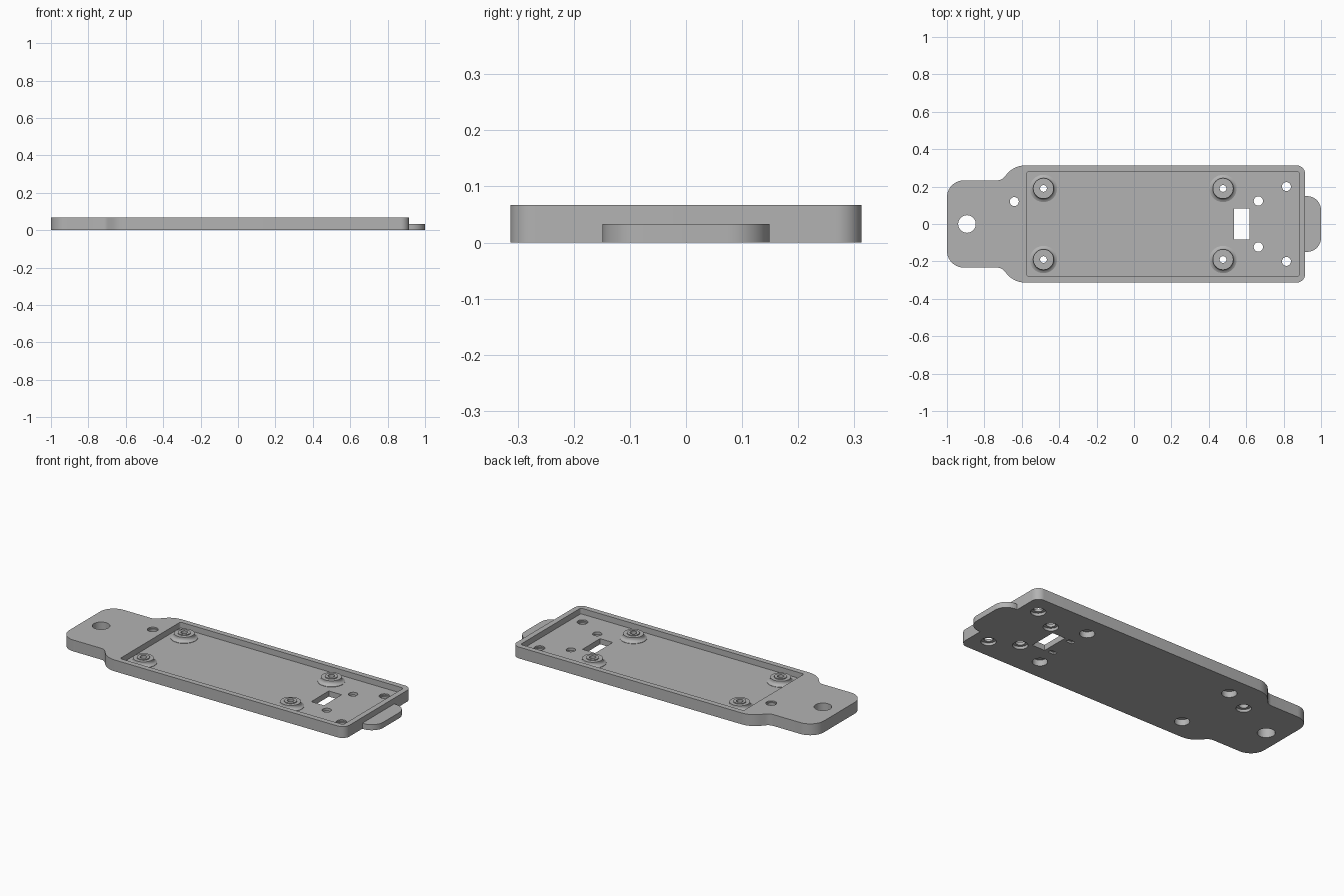
import bpy
import bmesh
from math import cos, sin, pi, radians

if "Cube" in bpy.data.objects:
    bpy.data.objects.remove(bpy.data.objects["Cube"])

HEIGHT, FLOOR = 0.067, 0.033

grey = bpy.data.materials.new("plain_grey")
grey.use_nodes = True
grey.diffuse_color = (0.45, 0.45, 0.45, 1)
grey.node_tree.nodes["Principled BSDF"].inputs["Base Color"].default_value = (0.45, 0.45, 0.45, 1)


def to_object(name, bm):
    bmesh.ops.recalc_face_normals(bm, faces=bm.faces)
    mesh = bpy.data.meshes.new(name)
    bm.to_mesh(mesh)
    bm.free()
    mesh.materials.append(grey)
    obj = bpy.data.objects.new(name, mesh)
    bpy.context.scene.collection.objects.link(obj)
    return obj


def add_prism(bm, outline, z0, z1):
    """Extrude a closed outline from z0 up to z1."""
    low = [bm.verts.new((x, y, z0)) for x, y in outline]
    high = [bm.verts.new((x, y, z1)) for x, y in outline]
    bm.faces.new(low[::-1])
    bm.faces.new(high)
    n = len(low)
    for i in range(n):
        j = (i + 1) % n
        bm.faces.new((low[i], low[j], high[j], high[i]))


def add_turned(bm, x, y, profile, sides=40):
    """Closed solid turned about a vertical axis from (radius, z) points."""
    rings = []
    for r, z in profile:
        rings.append([bm.verts.new((x + r * cos(2 * pi * i / sides),
                                    y + r * sin(2 * pi * i / sides), z))
                      for i in range(sides)])
    bm.faces.new(rings[0][::-1])
    bm.faces.new(rings[-1])
    for a, b in zip(rings, rings[1:]):
        for i in range(sides):
            j = (i + 1) % sides
            bm.faces.new((a[i], a[j], b[j], b[i]))


def corner(cx, cy, r, start, steps=10):
    """Quarter arc, counter-clockwise."""
    return [(cx + r * cos(radians(start + 90 * i / steps)),
             cy + r * sin(radians(start + 90 * i / steps))) for i in range(steps + 1)]


def rectangle(x0, x1, y0, y1, r):
    return (corner(x1 - r, y1 - r, r, 0) + corner(x0 + r, y1 - r, r, 90)
            + corner(x0 + r, y0 + r, r, 180) + corner(x1 - r, y0 + r, r, 270))


def combine(target, tool, operation):
    """Apply a boolean and discard the tool."""
    tool.hide_render = True
    mod = target.modifiers.new(operation, 'BOOLEAN')
    mod.operation, mod.solver, mod.object = operation, 'EXACT', tool
    bpy.context.view_layer.objects.active = target
    bpy.ops.object.modifier_apply(modifier=mod.name)
    bpy.data.objects.remove(tool)


# Base plate: wide body narrowing through curved shoulders to a grip end
shoulder = [(-0.585, 0.313), (-0.607, 0.311), (-0.627, 0.305), (-0.646, 0.296),
            (-0.663, 0.284), (-0.678, 0.269), (-0.694, 0.25), (-0.704, 0.241),
            (-0.716, 0.235), (-0.73, 0.233)]
half = corner(0.87, 0.268, 0.045, 0) + shoulder + corner(-0.91, 0.143, 0.09, 90)
bm = bmesh.new()
add_prism(bm, half + [(x, -y) for x, y in reversed(half)], 0, HEIGHT)
plate = to_object("base_plate", bm)

# Shallow tray
bm = bmesh.new()
add_prism(bm, rectangle(-0.573, 0.883, -0.281, 0.281, 0.012), FLOOR, 0.1)
combine(plate, to_object("tray_cutter", bm), 'DIFFERENCE')

# Four mounting bosses with flared feet and raised centres
boss_spots = [(x, y) for x in (-0.484, 0.476) for y in (-0.19, 0.19)]
boss_profile = [(0.073, 0.02), (0.073, 0.035), (0.064, 0.039), (0.058, 0.045),
                (0.055, 0.052), (0.055, 0.061), (0.034, 0.061), (0.034, 0.066)]
bm = bmesh.new()
for x, y in boss_spots:
    add_turned(bm, x, y, boss_profile)
combine(plate, to_object("boss_tool", bm), 'UNION')

# Screw holes, each with a wider recess underneath
bm = bmesh.new()
for x, y in boss_spots:
    add_turned(bm, x, y, [(0.04, -0.02), (0.04, 0.035), (0.018, 0.035), (0.018, 0.1)])
for x, y, top in ((0.815, 0.2, FLOOR), (0.815, -0.2, FLOOR), (-0.64, 0.12, HEIGHT)):
    add_turned(bm, x, y, [(0.04, -0.02), (0.04, 0.016), (0.024, 0.016),
                          (0.024, top - 0.008), (0.029, top - 0.008), (0.029, 0.1)])
for y in (-0.123, 0.123):
    add_turned(bm, 0.665, y, [(0.04, -0.02), (0.04, 0.016), (0.025, 0.016), (0.025, 0.1)])

# Hanging hole, slot and two small pockets beside the slot
add_turned(bm, -0.893, 0, [(0.047, -0.02), (0.047, 0.1)])
add_prism(bm, [(0.535, -0.082), (0.618, -0.082), (0.618, 0.082), (0.535, 0.082)], -0.02, 0.1)
for y in (-0.072, 0.072):
    add_prism(bm, [(0.47, y - 0.012), (0.51, y - 0.012),
                   (0.51, y + 0.012), (0.47, y + 0.012)], -0.02, 0.012)
combine(plate, to_object("hole_cutter", bm), 'DIFFERENCE')

# Thin rounded end tab
tab_outline = corner(0.925, 0.074, 0.075, 0) + [(0.914, 0.149), (0.914, -0.149)] \
    + corner(0.925, -0.074, 0.075, 270)
bm = bmesh.new()
add_prism(bm, tab_outline, 0, FLOOR)
tab = to_object("end_tab", bm)

# Smooth curved walls, keep crisp edges
for obj in (plate, tab):
    bpy.ops.object.select_all(action='DESELECT')
    obj.select_set(True)
    bpy.context.view_layer.objects.active = obj
    bpy.ops.object.shade_smooth_by_angle(angle=radians(30))
